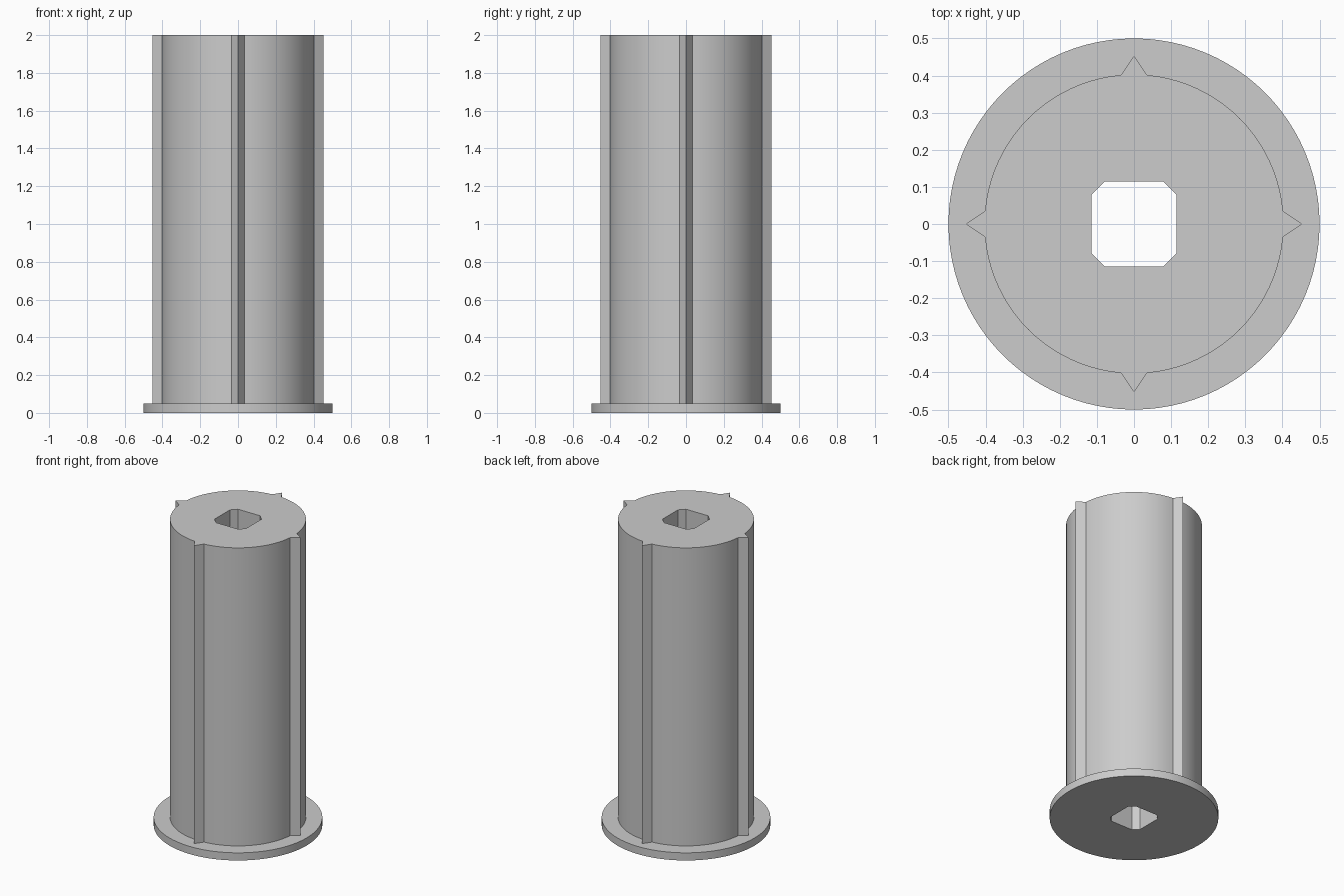
import bpy, bmesh, math

if "Cube" in bpy.data.objects:
    bpy.data.objects.remove(bpy.data.objects["Cube"])

R_FLANGE, R_SHAFT, R_TIP = 0.5, 0.403, 0.453
Z_FLANGE, Z_TOP = 0.05, 2.0

grey = bpy.data.materials.new("grey")
grey.diffuse_color = (0.604, 0.604, 0.604, 1)
grey.use_nodes = True
grey.node_tree.nodes["Principled BSDF"].inputs["Base Color"].default_value = grey.diffuse_color


def arc(r, a0, a1, n):
    """Points on an arc, both ends included."""
    return [(r * math.cos(a0 + (a1 - a0) * i / n), r * math.sin(a0 + (a1 - a0) * i / n))
            for i in range(n + 1)]


def four_fold(points):
    """Repeat points at the four quarter turns."""
    out = []
    for c, s in ((1, 0), (0, 1), (-1, 0), (0, -1)):
        out += [(x * c - y * s, x * s + y * c) for x, y in points]
    return out


def wall(bm, loop, z0, z1, inward=False):
    lo = [bm.verts.new((x, y, z0)) for x, y in loop]
    hi = [bm.verts.new((x, y, z1)) for x, y in loop]
    for i in range(len(loop)):
        j = (i + 1) % len(loop)
        f = bm.faces.new((lo[i], lo[j], hi[j], hi[i]))
        if inward:
            f.normal_flip()


def cap(bm, outer, inner, z, up):
    """Flat face with a hole."""
    edges = []
    for loop in (outer, inner):
        vs = [bm.verts.new((x, y, z)) for x, y in loop]
        edges += [bm.edges.new((vs[i - 1], vs[i])) for i in range(len(vs))]
    res = bmesh.ops.triangle_fill(bm, edges=edges, use_beauty=True)
    for f in [g for g in res["geom"] if isinstance(g, bmesh.types.BMFace)]:
        f.normal_update()
        if (f.normal.z > 0) != up:
            f.normal_flip()


def finish(bm, name):
    bmesh.ops.remove_doubles(bm, verts=bm.verts, dist=1e-5)
    me = bpy.data.meshes.new(name)
    bm.to_mesh(me)
    bm.free()
    me.materials.append(grey)
    ob = bpy.data.objects.new(name, me)
    bpy.context.collection.objects.link(ob)
    bpy.ops.object.select_all(action='DESELECT')
    ob.select_set(True)
    bpy.context.view_layer.objects.active = ob
    bpy.ops.object.shade_smooth_by_angle(angle=math.radians(25))


# Profiles: flange circle, ribbed shaft, chamfered square bore
rib = math.asin(0.035 / R_SHAFT)
flange_loop = four_fold(arc(R_FLANGE, 0, math.pi / 2, 24)[:-1])
shaft_loop = four_fold([(R_TIP, 0)] + arc(R_SHAFT, rib, math.pi / 2 - rib, 20))
bore_loop = four_fold([(0.114, 0.08), (0.08, 0.114)])

# Base flange
bm = bmesh.new()
cap(bm, flange_loop, bore_loop, 0, False)
wall(bm, flange_loop, 0, Z_FLANGE)
cap(bm, flange_loop, shaft_loop, Z_FLANGE, True)
finish(bm, "base_flange")

# Ribbed shaft with the bore running right through
bm = bmesh.new()
wall(bm, shaft_loop, Z_FLANGE, Z_TOP)
cap(bm, shaft_loop, bore_loop, Z_TOP, True)
wall(bm, bore_loop, 0, Z_TOP, inward=True)
finish(bm, "ribbed_shaft")
